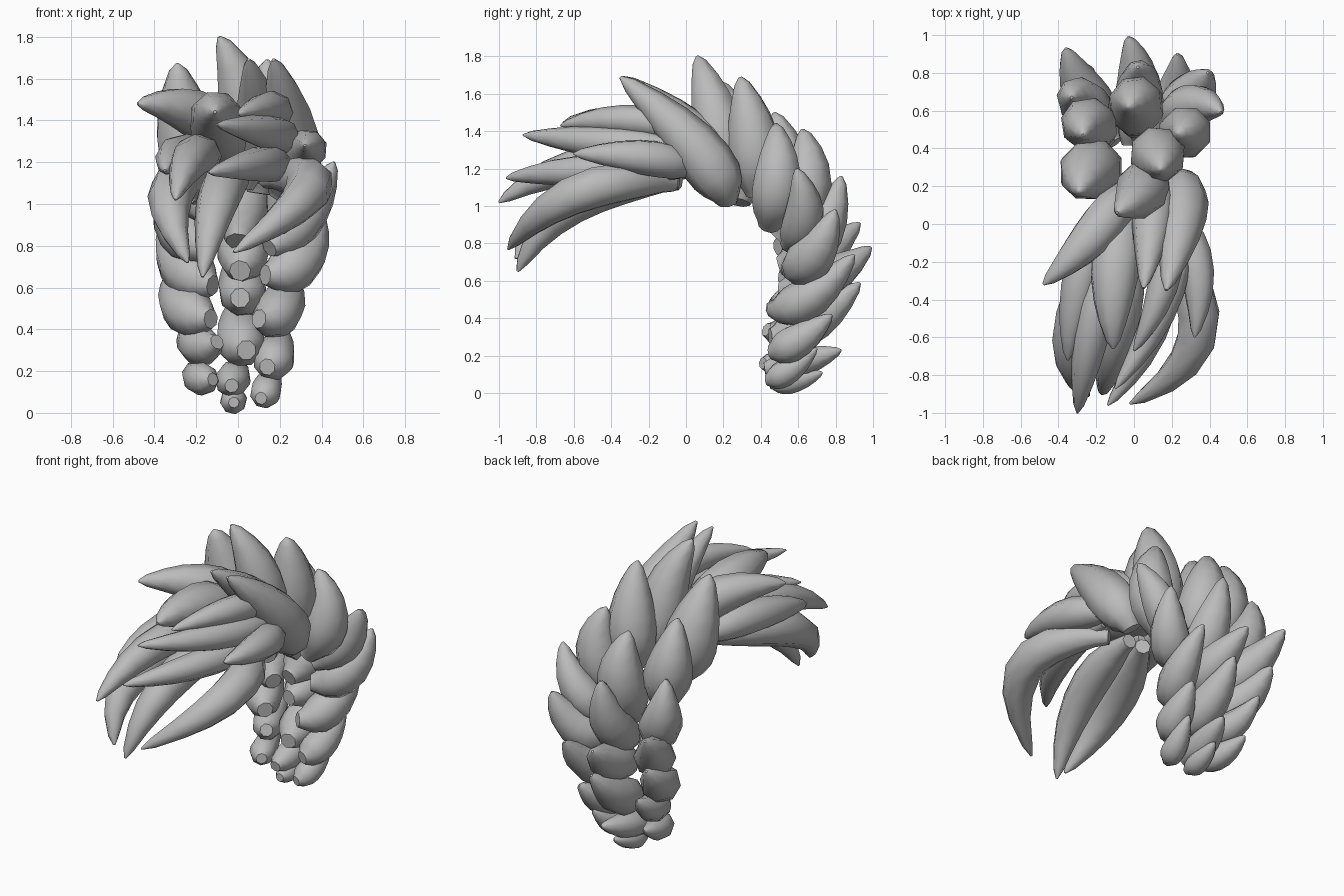
import bpy, bmesh, math
from mathutils import Vector

cube = bpy.data.objects.get("Cube")
if cube:
    bpy.data.objects.remove(cube)

grey = bpy.data.materials.new("lock_grey")
grey.use_nodes = True
COLOUR = (0.5, 0.5, 0.5, 1)
grey.diffuse_color = COLOUR
grey.node_tree.nodes["Principled BSDF"].inputs["Base Color"].default_value = COLOUR

# Thickness along a lock: narrow neck at the root, long bulge, blunt tip
PROFILE = [(0, .4), (.06, .52), (.15, .77), (.27, .95), (.4, 1), (.55, .94),
           (.7, .78), (.83, .56), (.95, .29), (1, .06)]
SIDES = 8


def lock(name, root, middle, tip, radius):
    """One tapered lock following a curve through root, middle and tip."""
    root, middle, tip = Vector(root), Vector(middle), Vector(tip)
    control = middle * 2 - (root + tip) / 2
    side = (control - root).cross(tip - root).normalized()
    bm = bmesh.new()
    rings = []
    for t, size in PROFILE:
        centre = root * (1 - t) ** 2 + control * 2 * t * (1 - t) + tip * t * t
        along = ((control - root) * (1 - t) + (tip - control) * t).normalized()
        up = along.cross(side)
        ring = []
        for i in range(SIDES):
            a = math.tau * i / SIDES
            ring.append(bm.verts.new(centre + (side * math.cos(a) + up * math.sin(a)) * radius * size))
        rings.append(ring)
    for low, high in zip(rings, rings[1:]):
        for i in range(SIDES):
            j = (i + 1) % SIDES
            bm.faces.new((low[i], low[j], high[j], high[i]))
    bm.faces.new(rings[0][::-1])
    bm.faces.new(rings[-1])
    bmesh.ops.recalc_face_normals(bm, faces=bm.faces)
    mesh = bpy.data.meshes.new(name)
    bm.to_mesh(mesh)
    bm.free()
    mesh.materials.append(grey)
    obj = bpy.data.objects.new(name, mesh)
    bpy.context.collection.objects.link(obj)
    bpy.ops.object.select_all(action="DESELECT")
    obj.select_set(True)
    bpy.context.view_layer.objects.active = obj
    bpy.ops.object.shade_smooth_by_angle(angle=math.radians(50))


# Long fringe locks sweeping forward and down
lock("fringe_lower_left", (-.1, -.04, 1.13), (-.32, -.58, 1.05), (-.24, -.91, .72), .115)
lock("fringe_lower_middle", (0, -.04, 1.13), (-.09, -.57, 1.03), (-.17, -.9, .65), .11)
lock("fringe_lower_right", (.13, -.07, 1.12), (.34, -.57, 1.07), (-.02, -.95, .77), .115)
lock("fringe_outer_left", (-.12, -.05, 1.2), (-.22, -.55, 1.22), (-.3, -1, 1.02), .1)
lock("fringe_middle", (.2, -.03, 1.18), (.11, -.53, 1.19), (-.14, -.96, 1.15), .09)
lock("fringe_outer_right", (.2, .06, 1.2), (.33, -.23, 1.26), (.32, -.6, 1.28), .1)
lock("fringe_upper_right", (.24, 0, 1.3), (.15, -.43, 1.34), (-.1, -.87, 1.38), .09)
lock("fringe_top_right", (.18, .05, 1.38), (.16, -.3, 1.46), (0, -.67, 1.43), .085)
lock("fringe_top_middle", (-.04, .12, 1.22), (-.1, -.25, 1.4), (-.11, -.66, 1.44), .14)
lock("fringe_upper_left", (-.14, .1, 1.2), (-.28, -.3, 1.23), (-.35, -.72, 1.16), .105)

# Spikes thrown up and forward from the brow
lock("brow_spike_left", (-.04, .2, 1.25), (-.2, -.04, 1.43), (-.48, -.32, 1.48), .12)
lock("brow_spike_right", (.2, .22, 1.02), (.25, .06, 1.3), (.17, -.35, 1.69), .145)
lock("brow_spike_middle", (.08, .26, 1.12), (.1, .05, 1.38), (.05, -.34, 1.69), .12)

# Crown spikes
lock("crown_front", (.02, .22, 1.08), (.04, .17, 1.43), (-.09, .06, 1.8), .145)
lock("crown_left", (-.16, .28, 1.02), (-.24, .28, 1.32), (-.29, .17, 1.67), .165)
lock("crown_right", (.1, .38, 1.05), (.13, .36, 1.35), (.14, .29, 1.69), .15)
lock("crown_back_left", (-.15, .44, .95), (-.25, .53, 1.19), (-.27, .47, 1.5), .145)
lock("crown_back_right", (.18, .44, .89), (.28, .49, 1.15), (.23, .48, 1.44), .14)
lock("crown_back_middle", (0, .5, .82), (.01, .64, 1.1), (-.03, .62, 1.41), .15)

# Nape locks, upper rows
lock("nape_high_right", (.15, .54, .79), (.32, .63, .95), (.46, .59, 1.2), .115)
lock("nape_high_left", (-.14, .5, .78), (-.28, .65, .91), (-.33, .67, 1.2), .13)
lock("nape_high_middle", (.01, .5, .68), (.03, .71, .84), (.02, .83, 1.16), .13)
lock("nape_mid_right", (.13, .55, .66), (.3, .68, .74), (.39, .8, .98), .125)
lock("nape_mid_left", (-.12, .53, .61), (-.26, .69, .7), (-.36, .93, .91), .125)

# Nape locks, lower rows, necks facing forward
lock("nape_centre", (.01, .5, .55), (.02, .74, .61), (-.03, .99, .78), .12)
lock("nape_low_right", (.1, .46, .45), (.21, .66, .51), (.23, .9, .74), .115)
lock("nape_low_left", (-.13, .46, .45), (-.26, .64, .51), (-.32, .86, .68), .12)
lock("tail_centre", (.04, .45, .3), (.01, .68, .38), (.02, .93, .59), .12)
lock("tail_right", (.14, .45, .22), (.18, .6, .28), (.21, .78, .42), .1)
lock("tail_left", (-.1, .43, .34), (-.2, .62, .33), (-.24, .84, .46), .095)
lock("tail_low_centre", (-.03, .42, .13), (-.02, .62, .17), (.02, .83, .23), .085)
lock("tail_low_right", (.11, .43, .07), (.14, .55, .12), (.17, .7, .24), .075)
lock("tail_low_left", (-.12, .41, .16), (-.19, .55, .17), (-.22, .74, .23), .08)
lock("tail_end", (-.02, .45, .05), (-.02, .58, .065), (0, .73, .11), .065)
